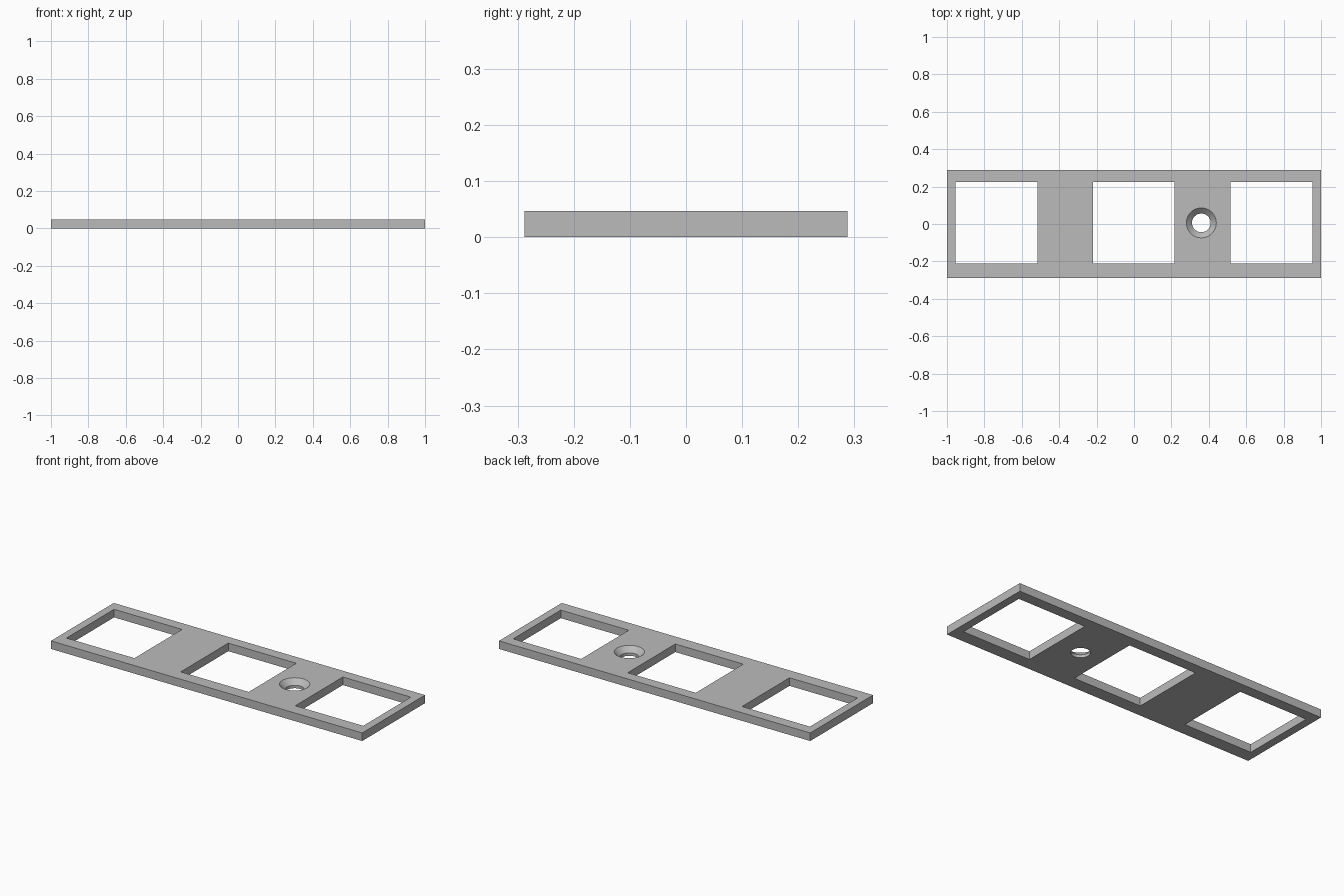
import bpy
import math
from mathutils import Matrix
import bmesh

if "Cube" in bpy.data.objects:
    bpy.data.objects.remove(bpy.data.objects["Cube"], do_unlink=True)

LENGTH, WIDTH, THICK = 2.0, 0.576, 0.047
WINDOW = 0.437          # side of each square opening
HOLE_Y = 0.006          # openings sit slightly off centre
SCREW_X = 0.36
R_SHAFT, R_HEAD = 0.05, 0.08

grey = bpy.data.materials.new("plain grey")
grey.use_nodes = True
colour = (0.5, 0.5, 0.5, 1)
grey.diffuse_color = colour
grey.node_tree.nodes["Principled BSDF"].inputs["Base Color"].default_value = colour


def make_object(name, bm):
    mesh = bpy.data.meshes.new(name)
    bm.to_mesh(mesh)
    bm.free()
    mesh.materials.append(grey)
    obj = bpy.data.objects.new(name, mesh)
    bpy.context.collection.objects.link(obj)
    return obj


def box(name, size, centre):
    bm = bmesh.new()
    bmesh.ops.create_cube(bm, size=1, matrix=Matrix.Translation(centre) @ Matrix.Diagonal((*size, 1)))
    return make_object(name, bm)


def lathe(name, profile, centre):
    """Solid of revolution about z from (radius, height) points."""
    bm = bmesh.new()
    verts = [bm.verts.new((r, 0, z)) for r, z in profile]
    edges = [bm.edges.new(pair) for pair in zip(verts, verts[1:])]
    bmesh.ops.spin(bm, geom=verts + edges, axis=(0, 0, 1), cent=(0, 0, 0),
                   angle=math.tau, steps=48)
    bmesh.ops.remove_doubles(bm, verts=bm.verts, dist=1e-5)
    bmesh.ops.recalc_face_normals(bm, faces=bm.faces)
    bmesh.ops.translate(bm, verts=bm.verts, vec=centre)
    return make_object(name, bm)


# Mounting plate
plate = box("mounting_plate", (LENGTH, WIDTH, THICK), (0, 0, THICK / 2))

# Three square openings
cutters = [box("window_cutter", (WINDOW, WINDOW, THICK * 3), (x, HOLE_Y, THICK / 2))
           for x in (-0.735, -0.001, 0.735)]

# Countersunk screw hole, its cone extended above the plate
over = 0.02
sink = THICK - (R_HEAD - R_SHAFT)
cutters.append(lathe("screw_cutter",
                     [(0, -over), (R_SHAFT, -over), (R_SHAFT, sink),
                      (R_HEAD + over, THICK + over), (0, THICK + over)],
                     (SCREW_X, HOLE_Y, 0)))

# Cut the openings and discard the cutters
bpy.context.view_layer.objects.active = plate
for cutter in cutters:
    cutter.hide_render = True
    mod = plate.modifiers.new("cut", "BOOLEAN")
    mod.operation = "DIFFERENCE"
    mod.solver = "EXACT"
    mod.object = cutter
    bpy.ops.object.modifier_apply(modifier=mod.name)
    bpy.data.objects.remove(cutter, do_unlink=True)

# Smooth the round hole, keep other edges sharp
bpy.ops.object.select_all(action="DESELECT")
plate.select_set(True)
bpy.ops.object.shade_smooth_by_angle(angle=math.radians(30))
